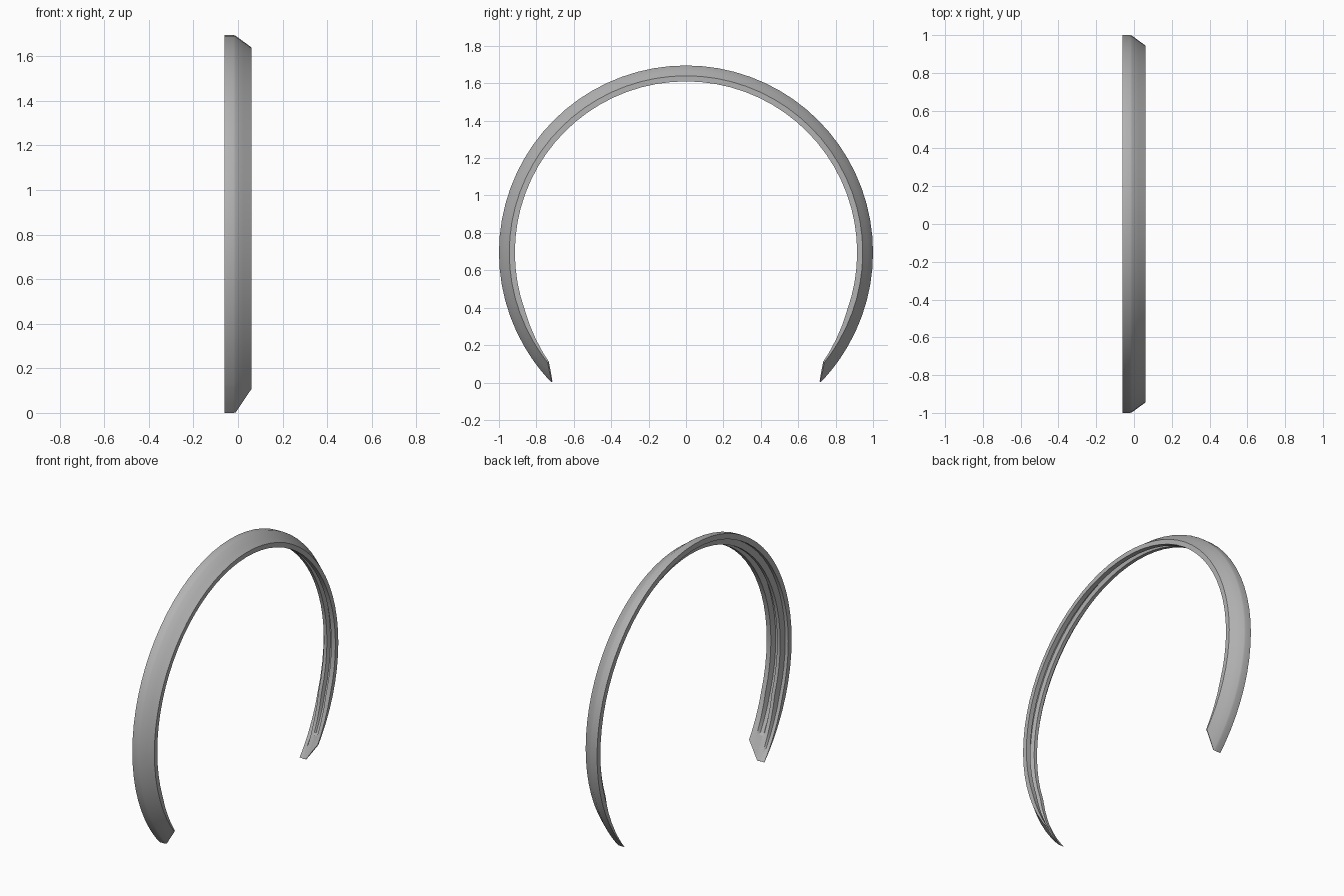
import bpy
import bmesh
from math import sin, cos, pi, radians

cube = bpy.data.objects.get("Cube")
if cube:
    bpy.data.objects.remove(cube)

grey = bpy.data.materials.new("mid grey plastic")
grey.use_nodes = True
colour = (0.45, 0.45, 0.45, 1)
grey.diffuse_color = colour
grey.node_tree.nodes["Principled BSDF"].inputs["Base Color"].default_value = colour

CENTRE_Z = 0.695
TIP, CUT_END, GROOVE, FULL = (radians(a) for a in (46, 51.5, 55, 70))
# Inner face from the +x lip to the -x flange: x, radius, groove radius
INNER = [(0.06, 0.915), (0.03, 0.915), (0.02, 0.95), (0.0, 0.95),
         (-0.008, 0.925), (-0.03, 0.925), (-0.038, 0.965), (-0.06, 0.965)]
GROOVE_POINTS = (2, 3)


def outer_radius(x):
    """Flat band that slopes inwards towards +x."""
    return 1 - max(0, x + 0.015) * 0.055 / 0.075


def ramp(a, start, end):
    return min(1, max(0, (a - start) / (end - start)))


def section(a):
    """Closed cross-section at an angle a measured from straight down."""
    x_max = -0.01 + 0.07 * ramp(a, TIP, CUT_END)
    taper = 0.04 + 0.96 * ramp(a, TIP, FULL)
    points = [(x, outer_radius(x)) for x in (-0.06, -0.02, -0.01, min(0.025, x_max), x_max)]
    for i, (x, r) in enumerate(INNER):
        x = min(x, x_max)
        if i in GROOVE_POINTS and a < GROOVE:
            r = 0.92
        top = outer_radius(x)
        points.append((x, top - (top - r) * taper))
    return points


# Half of the arch, closed at the tip and mirrored at the crown
bm = bmesh.new()
angles = [TIP, (TIP + CUT_END) / 2, CUT_END, GROOVE - 0.01, GROOVE + 0.01]
steps = 24
angles += [radians(60) + (pi - radians(60)) * i / steps for i in range(steps + 1)]
rings = []
for a in angles:
    rings.append([bm.verts.new((x, -r * sin(a), CENTRE_Z - r * cos(a)))
                  for x, r in section(a)])
for low, high in zip(rings, rings[1:]):
    for i in range(len(low)):
        j = (i + 1) % len(low)
        bm.faces.new((low[i], low[j], high[j], high[i]))
bm.faces.new(rings[0])
bmesh.ops.remove_doubles(bm, verts=bm.verts, dist=0.0002)
mirrored = bmesh.ops.duplicate(bm, geom=bm.verts[:] + bm.edges[:] + bm.faces[:])["geom"]
for v in mirrored:
    if isinstance(v, bmesh.types.BMVert):
        v.co.y = -v.co.y
bmesh.ops.remove_doubles(bm, verts=bm.verts, dist=0.0002)
bmesh.ops.recalc_face_normals(bm, faces=bm.faces)

mesh = bpy.data.meshes.new("arch_trim")
bm.to_mesh(mesh)
bm.free()
mesh.materials.append(grey)
arch = bpy.data.objects.new("arch_trim", mesh)
bpy.context.collection.objects.link(arch)
bpy.context.view_layer.objects.active = arch
arch.select_set(True)
bpy.ops.object.shade_smooth_by_angle(angle=radians(30))
